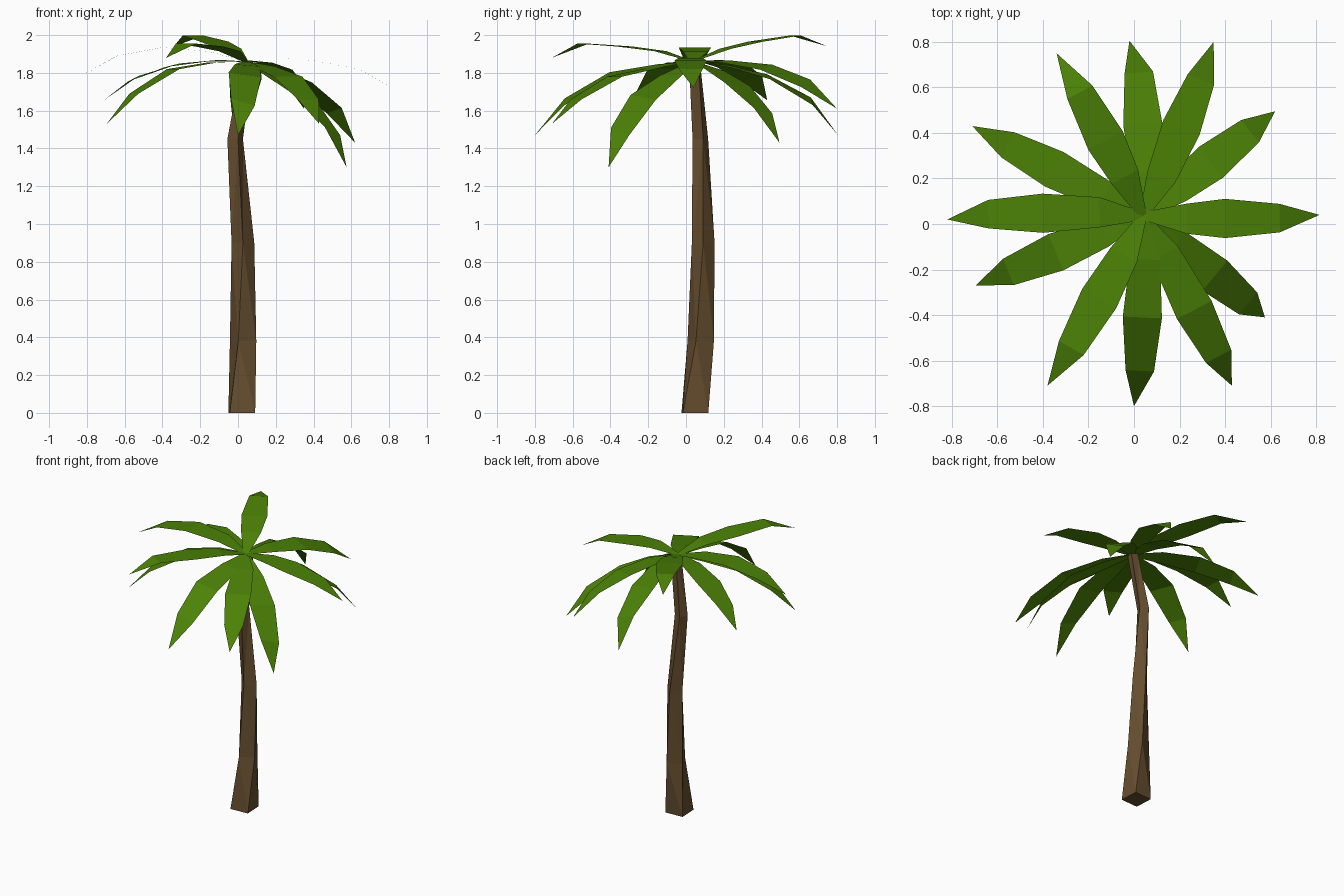
import bpy, bmesh, math
from mathutils import Vector

if "Cube" in bpy.data.objects:
    bpy.data.objects.remove(bpy.data.objects["Cube"])


def material(name, rgb):
    m = bpy.data.materials.new(name)
    m.diffuse_color = (*rgb, 1)
    m.use_nodes = True
    m.node_tree.nodes["Principled BSDF"].inputs["Base Color"].default_value = m.diffuse_color
    return m


BARK = material("bark brown", (0.132, 0.076, 0.028))
LEAF = material("leaf green", (0.072, 0.222, 0.002))


def add_object(name, bm, mat):
    me = bpy.data.meshes.new(name)
    bm.to_mesh(me)
    bm.free()
    me.materials.append(mat)
    ob = bpy.data.objects.new(name, me)
    bpy.context.collection.objects.link(ob)
    return ob


# Trunk: twisted, tapering square rings (x, y, z, side, twist in degrees)
RINGS = [
    (0.020, 0.047, 0.00, 0.135, 3),
    (0.027, 0.078, 0.38, 0.105, 25),
    (0.026, 0.091, 0.90, 0.085, 45),
    (-0.015, 0.076, 1.45, 0.062, 65),
    (0.050, 0.045, 1.86, 0.050, 80),
]
bm = bmesh.new()
loops = []
for x, y, z, side, twist in RINGS:
    r = side / math.sqrt(2)
    angles = [math.radians(twist + 45 + 90 * k) for k in range(4)]
    loops.append([bm.verts.new((x + r * math.cos(a), y + r * math.sin(a), z)) for a in angles])
for lo, hi in zip(loops, loops[1:]):
    for k in range(4):
        n = (k + 1) % 4
        bm.faces.new((lo[k], lo[n], hi[n], hi[k]))
bm.faces.new(loops[0][::-1])
bm.faces.new(loops[-1])
bmesh.ops.triangulate(bm, faces=[f for f in bm.faces if len(f.verts) == 4])
add_object("trunk", bm, BARK)

# Fronds: tip x, y, z, radius and height of the two outer stations,
# roll (left edge up), sideways bow to the left
FRONDS = [
    (-0.82, 0.02, 1.79, 0.44, 1.935, 0.68, 1.89, 0, -0.02),
    (0.815, 0.04, 1.72, 0.36, 1.865, 0.60, 1.82, 0, -0.013),
    (-0.71, 0.43, 1.655, 0.44, 1.84, 0.67, 1.77, -0.03, 0),
    (-0.34, 0.75, 1.94, 0.37, 1.965, 0.61, 1.998, 0, -0.01),
    (-0.02, 0.805, 1.47, 0.40, 1.78, 0.63, 1.65, 0.04, -0.03),
    (0.35, 0.80, 1.61, 0.425, 1.83, 0.65, 1.745, 0.04, -0.01),
    (0.62, 0.495, 1.43, 0.38, 1.74, 0.60, 1.60, -0.03, 0),
    (0.575, -0.41, 1.30, 0.41, 1.67, 0.60, 1.49, -0.04, 0),
    (0.43, -0.71, 1.53, 0.47, 1.78, 0.70, 1.66, 0, 0.008),
    (0.00, -0.80, 1.47, 0.445, 1.79, 0.68, 1.645, -0.04, 0.018),
    (-0.38, -0.71, 1.88, 0.41, 1.94, 0.66, 1.955, 0, 0.01),
    (-0.695, -0.27, 1.53, 0.415, 1.82, 0.64, 1.69, 0, 0),
]
CROWN = Vector((0.04, 0.035, 1.86))

for i, (tx, ty, tz, r2, z2, r3, z3, roll, bow) in enumerate(FRONDS):
    out = Vector((tx - CROWN.x, ty - CROWN.y, 0)).normalized()
    left = Vector((-out.y, out.x, 0))
    z1 = (CROWN.z + z2) / 2 + 0.015
    stations = [(0.0, CROWN.z, 0.035, 0), (0.19, z1, 0.132, bow),
                (r2, z2, 0.172, bow), (r3, z3, 0.125, bow)]
    bm = bmesh.new()
    pairs = []
    for r, z, w, shift in stations:
        c = Vector((CROWN.x, CROWN.y, z)) + out * r + left * shift
        tilt = Vector((0, 0, roll / 2 * r / r3))
        pairs.append([bm.verts.new(c - left * w / 2 - tilt), bm.verts.new(c + left * w / 2 + tilt)])
    for a, b in zip(pairs, pairs[1:]):
        bm.faces.new((a[0], b[0], b[1], a[1]))
    tip = bm.verts.new((tx, ty, tz))
    bm.faces.new((pairs[-1][0], tip, pairs[-1][1]))
    add_object(f"frond_{i + 1}", bm, LEAF)
